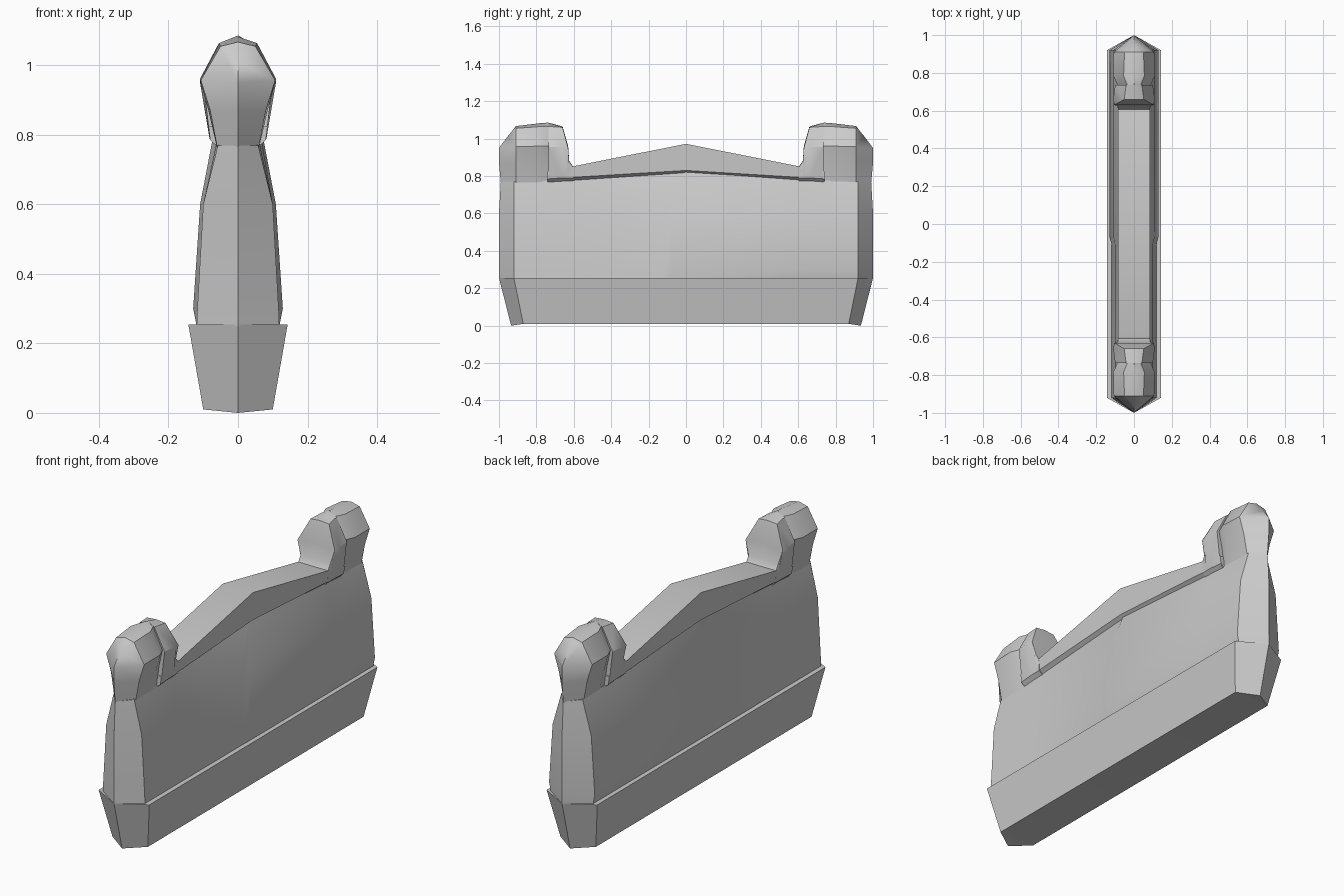
import bpy, bmesh
from math import radians


def loft(name, stations, flip=False):
    """Skin stations of right-hand (x, y, z) points, each mirrored to close its ring."""
    bm = bmesh.new()
    rings = []
    for st in stations:
        pts = [(x, y, z) for x, y, z in st] + [(-x, y, z) for x, y, z in reversed(st)]
        if flip:
            pts = [(x, -y, z) for x, y, z in pts]
        rings.append([bm.verts.new(p) for p in pts])
    n = len(rings[0])
    for a, b in zip(rings, rings[1:]):
        for i in range(n):
            j = (i + 1) % n
            bm.faces.new((a[i], a[j], b[j], b[i]))
    bm.faces.new(rings[0])
    bm.faces.new(rings[-1])
    bmesh.ops.remove_doubles(bm, verts=bm.verts, dist=0.0005)
    bmesh.ops.recalc_face_normals(bm, faces=bm.faces)
    me = bpy.data.meshes.new(name)
    bm.to_mesh(me)
    bm.free()
    ob = bpy.data.objects.new(name, me)
    bpy.context.collection.objects.link(ob)
    bpy.ops.object.select_all(action='DESELECT')
    ob.select_set(True)
    bpy.context.view_layer.objects.active = ob
    bpy.ops.object.shade_smooth_by_angle(angle=radians(32))
    return ob


def at(y, *profile):
    return [(x, y, z) for x, z in profile]


# plinth: tapered, with pointed ends
loft("plinth", [
    [(0, -0.935, 0.0), (0, -1.0, 0.255)],
    [(0.10, -0.87, 0.01), (0.143, -0.92, 0.255)],
    [(0.10, 0.87, 0.01), (0.143, 0.92, 0.255)],
    [(0, 0.935, 0.0), (0, 1.0, 0.255)],
])

# wall: front half thinner, stepping out to a thicker rear half
loft("wall", [
    [(0, -1.0, 0.25), (0, -1.0, 0.30), (0, -1.0, 0.60), (0, -0.99, 0.77)],
    at(-0.92, (0.119, 0.25), (0.117, 0.30), (0.10, 0.60), (0.058, 0.77)),
    at(-0.62, (0.119, 0.25), (0.117, 0.30), (0.10, 0.60), (0.06, 0.785)),
    [(0.119, -0.11, 0.25), (0.117, -0.11, 0.30), (0.10, -0.11, 0.60), (0.06, -0.01, 0.83)],
    [(0.119, -0.10, 0.25), (0.129, -0.07, 0.30), (0.109, -0.07, 0.60), (0.065, 0.0, 0.83)],
    at(0.62, (0.119, 0.25), (0.129, 0.30), (0.109, 0.60), (0.063, 0.78)),
    at(0.92, (0.119, 0.25), (0.129, 0.30), (0.109, 0.60), (0.06, 0.77)),
    [(0, 1.0, 0.25), (0, 1.0, 0.30), (0, 1.0, 0.60), (0, 0.99, 0.77)],
])

# peaked rail along the top, overhanging the wall
loft("top_rail", [
    at(-0.74, (0.058, 0.765), (0.08, 0.785), (0.085, 0.825)),
    at(0, (0.058, 0.815), (0.082, 0.83), (0.085, 0.972)),
    at(0.74, (0.058, 0.765), (0.08, 0.785), (0.085, 0.825)),
])

# rounded end heads: inner lobe with lip, groove, outer lobe with pointed end
knob = [
    at(0.605, (0.06, 0.77), (0.082, 0.79), (0.085, 0.845), (0.084, 0.85), (0, 0.852)),
    at(0.625, (0.06, 0.77), (0.082, 0.79), (0.087, 0.87), (0.084, 0.88), (0, 0.882)),
    at(0.63, (0.06, 0.77), (0.082, 0.79), (0.087, 0.87), (0.105, 0.95), (0, 0.96)),
    at(0.66, (0.06, 0.77), (0.082, 0.79), (0.11, 0.955), (0.052, 1.06), (0, 1.065)),
    at(0.735, (0.06, 0.765), (0.08, 0.785), (0.10, 0.955), (0.042, 1.065), (0, 1.085)),
]
post = [
    at(0.735, (0.055, 0.76), (0.068, 0.87), (0.088, 0.96), (0.035, 1.066), (0, 1.086)),
    at(0.785, (0.06, 0.76), (0.085, 0.87), (0.11, 0.96), (0.055, 1.064), (0, 1.082)),
    at(0.91, (0.059, 0.76), (0.08, 0.87), (0.107, 0.957), (0.05, 1.055), (0, 1.067)),
    [(0, 0.99, 0.76), (0, 1.0, 0.87), (0, 1.0, 0.95), (0, 0.955, 1.01), (0, 0.93, 1.04)],
]
for side, flip in (("front", True), ("rear", False)):
    loft(side + "_inner_knob", knob, flip)
    loft(side + "_end_post", post, flip)
